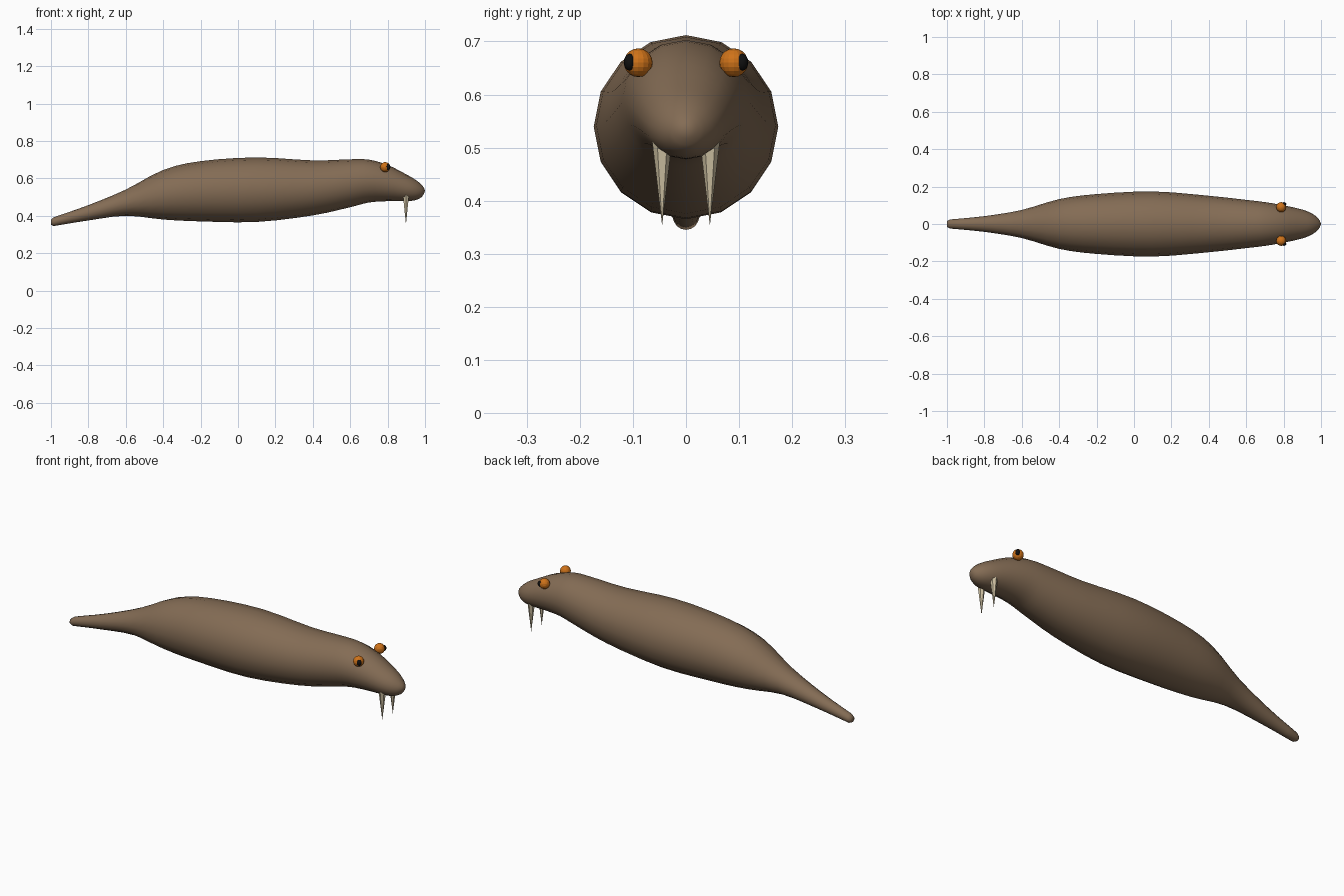
import bpy, bmesh, math
from mathutils import Vector, Matrix

cube = bpy.data.objects.get("Cube")
if cube:
    bpy.data.objects.remove(cube, do_unlink=True)


def material(name, rgb):
    m = bpy.data.materials.new(name)
    m.use_nodes = True
    m.diffuse_color = (*rgb, 1)
    m.node_tree.nodes["Principled BSDF"].inputs["Base Color"].default_value = (*rgb, 1)
    return m


brown = material("brown hide", (0.23, 0.15, 0.09))
orange = material("orange eye", (0.62, 0.17, 0.01))
black = material("black pupil", (0.005, 0.005, 0.005))
ivory = material("ivory tusk", (0.62, 0.53, 0.36))


def finish(name, bm, mat, smooth=True):
    bmesh.ops.recalc_face_normals(bm, faces=bm.faces)
    mesh = bpy.data.meshes.new(name)
    bm.to_mesh(mesh)
    bm.free()
    mesh.materials.append(mat)
    mesh.polygons.foreach_set("use_smooth", [smooth] * len(mesh.polygons))
    ob = bpy.data.objects.new(name, mesh)
    bpy.context.collection.objects.link(ob)
    return ob


def spline(points, steps):
    """Catmull-Rom interpolation through the stations."""
    pts = [Vector(p) for p in points]
    pts = [2 * pts[0] - pts[1]] + pts + [2 * pts[-1] - pts[-2]]
    out = []
    for a, b, c, d in zip(pts, pts[1:], pts[2:], pts[3:]):
        for i in range(steps):
            t = i / steps
            out.append(0.5 * (2 * b + (c - a) * t + (2 * a - 5 * b + 4 * c - d) * t * t
                              + (3 * b - a - 3 * c + d) * t ** 3))
    return out + [pts[-2]]


# Body stations: x, underside z, back z, half width
stations = [
    (-0.985, 0.345, 0.392, 0.024), (-0.8, 0.375, 0.457, 0.042),
    (-0.6, 0.40, 0.54, 0.075), (-0.4, 0.38, 0.645, 0.133),
    (-0.2, 0.37, 0.692, 0.16), (0.1, 0.367, 0.712, 0.174),
    (0.4, 0.402, 0.696, 0.151), (0.6, 0.446, 0.702, 0.129),
    (0.7, 0.471, 0.70, 0.117), (0.8, 0.478, 0.672, 0.10),
    (0.9, 0.478, 0.621, 0.077), (0.95, 0.484, 0.592, 0.057),
    (0.98, 0.499, 0.567, 0.035), (0.994, 0.517, 0.55, 0.017),
]
SIDES = 16
bm = bmesh.new()
rings = []
for x, low, high, half in [(-1, 0.352, 0.38, 0.016)] + [tuple(s) for s in
                                                         map(lambda p: p, spline([Vector(s) for s in stations], 3))]:
    ring = []
    for k in range(SIDES):
        a = math.tau * k / SIDES
        ring.append(bm.verts.new((x, half * math.sin(a),
                                  (low + high) / 2 + (high - low) / 2 * math.cos(a))))
    rings.append(ring)
for r, s in zip(rings, rings[1:]):
    for k in range(SIDES):
        n = (k + 1) % SIDES
        bm.faces.new((r[k], r[n], s[n], s[k]))
bm.faces.new(rings[0])
nose = bm.verts.new((1, 0, 0.534))
for k in range(SIDES):
    bm.faces.new((rings[-1][k], rings[-1][(k + 1) % SIDES], nose))
finish("body", bm, brown)

# Eyes, pupils and tusks on both sides
for side, label in ((1, "left"), (-1, "right")):
    bm = bmesh.new()
    bmesh.ops.create_uvsphere(bm, u_segments=16, v_segments=10, radius=0.027,
                              matrix=Matrix.Translation((0.787, side * 0.09, 0.66)))
    finish(label + "_eye", bm, orange, False)

    bm = bmesh.new()
    bmesh.ops.create_uvsphere(bm, u_segments=12, v_segments=8, radius=0.016,
                              matrix=Matrix.Translation((0.802, side * 0.106, 0.661))
                              @ Matrix.Diagonal((0.8, 0.7, 1, 1)))
    finish(label + "_pupil", bm, black)

    bm = bmesh.new()
    bmesh.ops.create_cone(bm, cap_ends=True, segments=6, radius1=0, radius2=0.019, depth=0.16,
                          matrix=Matrix.Translation((0.898, side * 0.045, 0.433)))
    bmesh.ops.remove_doubles(bm, verts=bm.verts, dist=0.0001)
    finish(label + "_tusk", bm, ivory, False)
